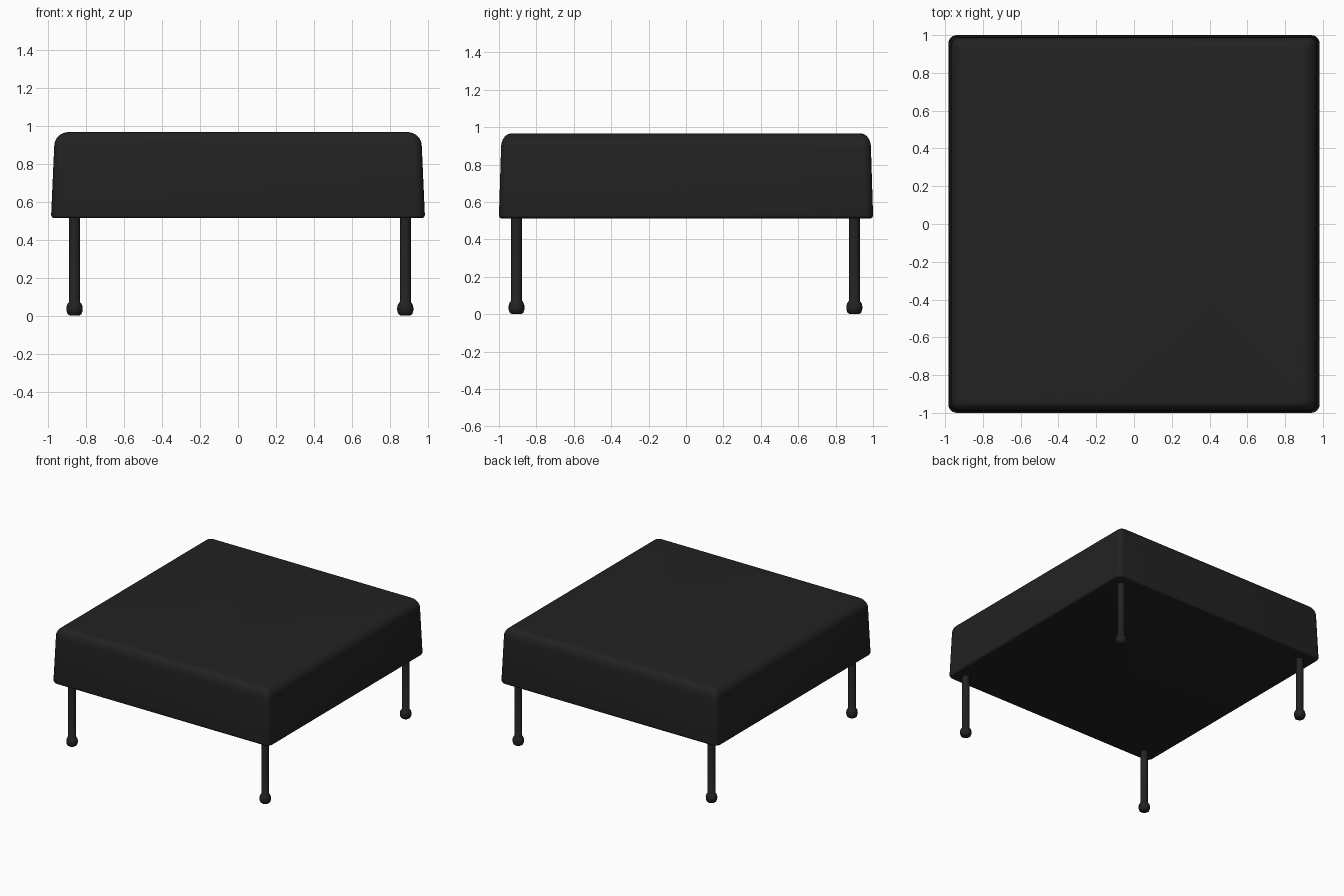
import bpy, bmesh, math

if "Cube" in bpy.data.objects:
    bpy.data.objects.remove(bpy.data.objects["Cube"])

black = bpy.data.materials.new("black upholstery")
black.diffuse_color = (0.016, 0.016, 0.016, 1)
black.use_nodes = True
black.node_tree.nodes["Principled BSDF"].inputs["Base Color"].default_value = black.diffuse_color


def finish(name, bm, angle):
    bmesh.ops.recalc_face_normals(bm, faces=bm.faces)
    mesh = bpy.data.meshes.new(name)
    bm.to_mesh(mesh)
    bm.free()
    mesh.materials.append(black)
    ob = bpy.data.objects.new(name, mesh)
    bpy.context.collection.objects.link(ob)
    bpy.ops.object.select_all(action='DESELECT')
    ob.select_set(True)
    bpy.context.view_layer.objects.active = ob
    bpy.ops.object.shade_smooth_by_angle(angle=math.radians(angle))
    return ob


def loft(bm, rings):
    """Skin stacked rings of points and cap both ends."""
    loops = [[bm.verts.new(p) for p in ring] for ring in rings]
    for a, b in zip(loops, loops[1:]):
        n = len(a)
        for i in range(n):
            bm.faces.new((a[i], a[(i + 1) % n], b[(i + 1) % n], b[i]))
    bm.faces.new(loops[0][::-1])
    bm.faces.new(loops[-1])


def rounded_rect(hx, hy, r, z, steps=6):
    pts = []
    for q, (sx, sy) in enumerate([(1, 1), (-1, 1), (-1, -1), (1, -1)]):
        for i in range(steps + 1):
            a = math.pi / 2 * (q + i / steps)
            pts.append((sx * (hx - r) + r * math.cos(a),
                        sy * (hy - r) + r * math.sin(a), z))
    return pts


# Seat cushion: tapered block, tight lower edge and soft upper edge
HX, HY, BOTTOM, TOP = 0.983, 1.0, 0.513, 0.966
R_LOW, R_TOP, TAPER = 0.018, 0.075, 0.016
profile = []  # (inset, z)
for i in range(5):
    a = math.pi / 2 * i / 4
    profile.append((R_LOW * (1 - math.sin(a)), BOTTOM + R_LOW * (1 - math.cos(a))))
for i in range(9):
    a = math.pi / 2 * i / 8
    profile.append((TAPER + R_TOP * (1 - math.cos(a)),
                    TOP - R_TOP * (1 - math.sin(a))))
bm = bmesh.new()
loft(bm, [rounded_rect(HX - d, HY - 0.7 * d, max(0.045 - 0.2 * d, 0.02), z)
          for d, z in profile])
finish("seat_cushion", bm, 50)

# Legs: slim rods ending in rounded ball feet
LEG = [(0.024, 0.0), (0.036, 0.008), (0.042, 0.024), (0.043, 0.04),
       (0.040, 0.056), (0.034, 0.066), (0.029, 0.072), (0.029, 0.53)]
for xname, x in (("left", -0.86), ("right", 0.88)):
    for yname, y in (("front", -0.906), ("back", 0.90)):
        bm = bmesh.new()
        loft(bm, [[(x + r * math.cos(math.tau * k / 24),
                    y + r * math.sin(math.tau * k / 24), z) for k in range(24)]
                  for r, z in LEG])
        finish(f"{yname}_{xname}_leg", bm, 50)
